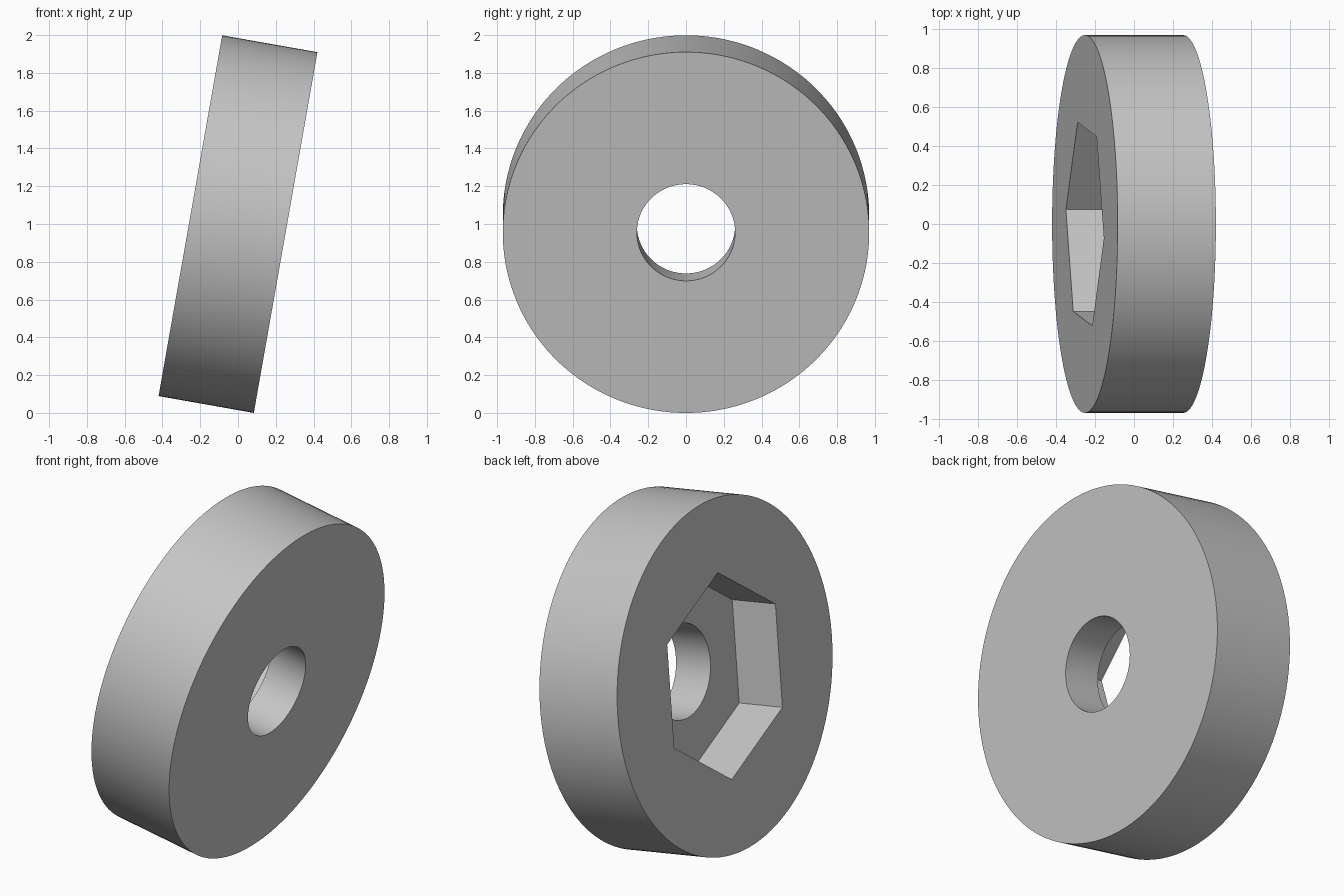
import bpy, bmesh, math
from mathutils import Matrix

cube = bpy.data.objects.get("Cube")
if cube:
    bpy.data.objects.remove(cube, do_unlink=True)

# Dimensions
SEGMENTS = 120
RADIUS, HALF_WIDTH = 0.97, 0.256
BORE_RADIUS = 0.26
HEX_RADIUS, HEX_DEPTH = 0.566, 0.285
HEX_TURN = math.radians(-22.5)
TILT = math.radians(10)


def circle(radius):
    return lambda angle: radius


def hexagon(radius):
    side = math.pi / 3
    return lambda angle: radius * math.cos(side / 2) / math.cos(angle % side - side / 2)


# Closed cross-section around the axle: position along the axle and outline
floor_x = -HALF_WIDTH + HEX_DEPTH
sections = [
    (HALF_WIDTH, circle(RADIUS)),
    (-HALF_WIDTH, circle(RADIUS)),
    (-HALF_WIDTH, hexagon(HEX_RADIUS)),
    (floor_x, hexagon(HEX_RADIUS)),
    (floor_x, circle(BORE_RADIUS)),
    (HALF_WIDTH, circle(BORE_RADIUS)),
]

bm = bmesh.new()
rings = []
for x, outline in sections:
    ring = []
    for i in range(SEGMENTS):
        angle = math.tau * i / SEGMENTS
        r, turned = outline(angle), angle + HEX_TURN
        ring.append(bm.verts.new((x, r * math.cos(turned), r * math.sin(turned))))
    rings.append(ring)

# Bridge each ring to the next, closing the loop
for k, ring in enumerate(rings):
    other = rings[(k + 1) % len(rings)]
    for i in range(SEGMENTS):
        j = (i + 1) % SEGMENTS
        bm.faces.new((ring[i], ring[j], other[j], other[i]))
bmesh.ops.recalc_face_normals(bm, faces=bm.faces)

# Lean the wheel over and stand it on the ground
bm.transform(Matrix.Rotation(TILT, 4, "Y"))
lowest = min(v.co.z for v in bm.verts)
bm.transform(Matrix.Translation((0, 0, -lowest)))

mesh = bpy.data.meshes.new("hex_socket_wheel")
bm.to_mesh(mesh)
bm.free()
wheel = bpy.data.objects.new("hex_socket_wheel", mesh)
bpy.context.collection.objects.link(wheel)

# Plain grey material
grey = bpy.data.materials.new("light_grey")
grey.use_nodes = True
colour = (0.56, 0.56, 0.56, 1)
grey.diffuse_color = colour
grey.node_tree.nodes["Principled BSDF"].inputs["Base Color"].default_value = colour
mesh.materials.append(grey)

# Smooth round walls, sharp rims
bpy.ops.object.select_all(action="DESELECT")
wheel.select_set(True)
bpy.context.view_layer.objects.active = wheel
bpy.ops.object.shade_smooth_by_angle(angle=math.radians(30))
